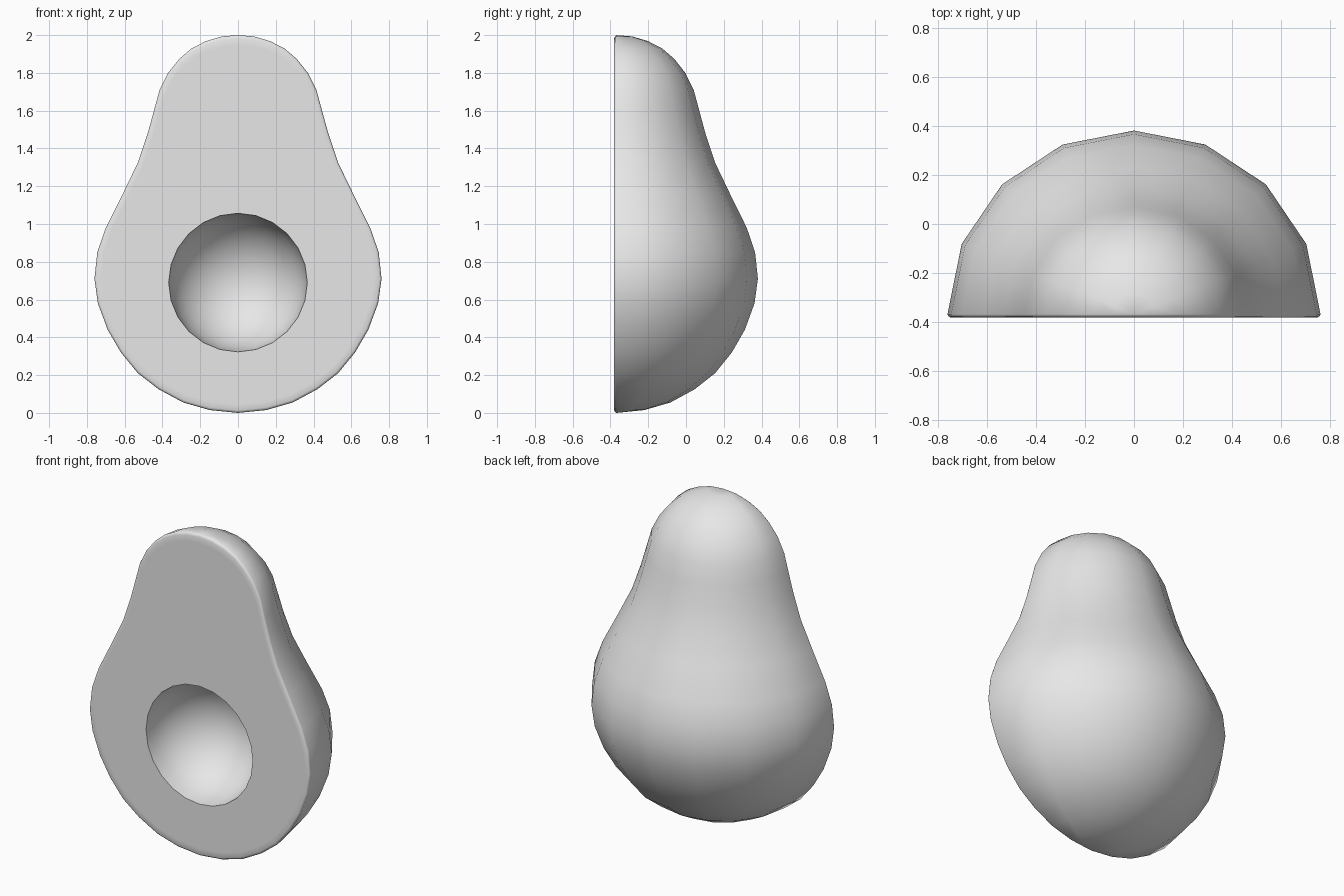
import bpy, bmesh
from math import sin, cos, pi, radians

cube = bpy.data.objects.get("Cube")
if cube:
    bpy.data.objects.remove(cube, do_unlink=True)

grey = bpy.data.materials.new("soft grey")
grey.use_nodes = True
grey.diffuse_color = (0.8, 0.8, 0.8, 1)
grey.node_tree.nodes["Principled BSDF"].inputs["Base Color"].default_value = (0.8, 0.8, 0.8, 1)

FRONT, RIM = -0.38, -0.368
DEPTH = 0.985            # keeps the back at the right distance behind the rim
PIT_Z, PIT_R, PIT_SIDES = 0.69, 0.367, 24

# Half outline of the pear shape: radius, height
profile = [(0, 0), (0.15, 0.015), (0.29, 0.055), (0.42, 0.125), (0.53, 0.21),
           (0.62, 0.32), (0.69, 0.44), (0.742, 0.58), (0.76, 0.71), (0.745, 0.85),
           (0.7, 0.98), (0.61, 1.16), (0.53, 1.325), (0.478, 1.48), (0.445, 1.6),
           (0.415, 1.71), (0.37, 1.8), (0.31, 1.875), (0.245, 1.93), (0.17, 1.968),
           (0.085, 1.993), (0, 2)]

bm = bmesh.new()


def add_row(points):
    return [bm.verts.new(p) for p in points]


def bridge(a, b, closed):
    n = len(a)
    for i in range(n if closed else n - 1):
        j = (i + 1) % n
        bm.faces.new((a[i], a[j], b[j], b[i]))


def loop_edges(loop):
    return [bm.edges.get((v, loop[(i + 1) % len(loop)])) for i, v in enumerate(loop)]


# Rounded back: the outline swept half a turn
columns = []
for k in range(9):
    a = pi * k / 8
    columns.append(add_row([(r * cos(a), RIM + r * sin(a) * DEPTH, z) for r, z in profile]))
for a, b in zip(columns, columns[1:]):
    bridge(a, b, False)

# Softened rim leading to the flat cut face
outline = profile + [(-r, z) for r, z in profile[-2:0:-1]]
rings = [add_row([(x * s, y, 0.9 + (z - 0.9) * s) for x, z in outline])
         for s, y in ((1, RIM), (0.995, -0.376), (0.985, FRONT), (0.95, FRONT))]
for a, b in zip(rings, rings[1:]):
    bridge(a, b, True)

# Hollow for the stone
bowl = [(PIT_R + 0.02, 0)]
bowl += [(PIT_R * cos(pi / 2 * i / 8), PIT_R * sin(pi / 2 * i / 8)) for i in range(8)]
pit = [add_row([(r * cos(2 * pi * i / PIT_SIDES), FRONT + d,
                 PIT_Z + r * sin(2 * pi * i / PIT_SIDES)) for i in range(PIT_SIDES)])
       for r, d in bowl]
for a, b in zip(pit, pit[1:]):
    bridge(a, b, True)
bottom = bm.verts.new((0, FRONT + PIT_R, PIT_Z))
for i, v in enumerate(pit[-1]):
    bm.faces.new((v, pit[-1][(i + 1) % PIT_SIDES], bottom))

# Flat cut face around the hollow
bmesh.ops.triangle_fill(bm, use_beauty=True, normal=(0, -1, 0),
                        edges=loop_edges(rings[-1]) + loop_edges(pit[0]))

bmesh.ops.remove_doubles(bm, verts=bm.verts[:], dist=0.0005)
bmesh.ops.recalc_face_normals(bm, faces=bm.faces[:])
mesh = bpy.data.meshes.new("halved_fruit")
bm.to_mesh(mesh)
bm.free()
mesh.materials.append(grey)

fruit = bpy.data.objects.new("halved_fruit", mesh)
bpy.context.scene.collection.objects.link(fruit)
for other in bpy.context.selected_objects:
    other.select_set(False)
fruit.select_set(True)
bpy.context.view_layer.objects.active = fruit
bpy.ops.object.shade_smooth_by_angle(angle=radians(50))
